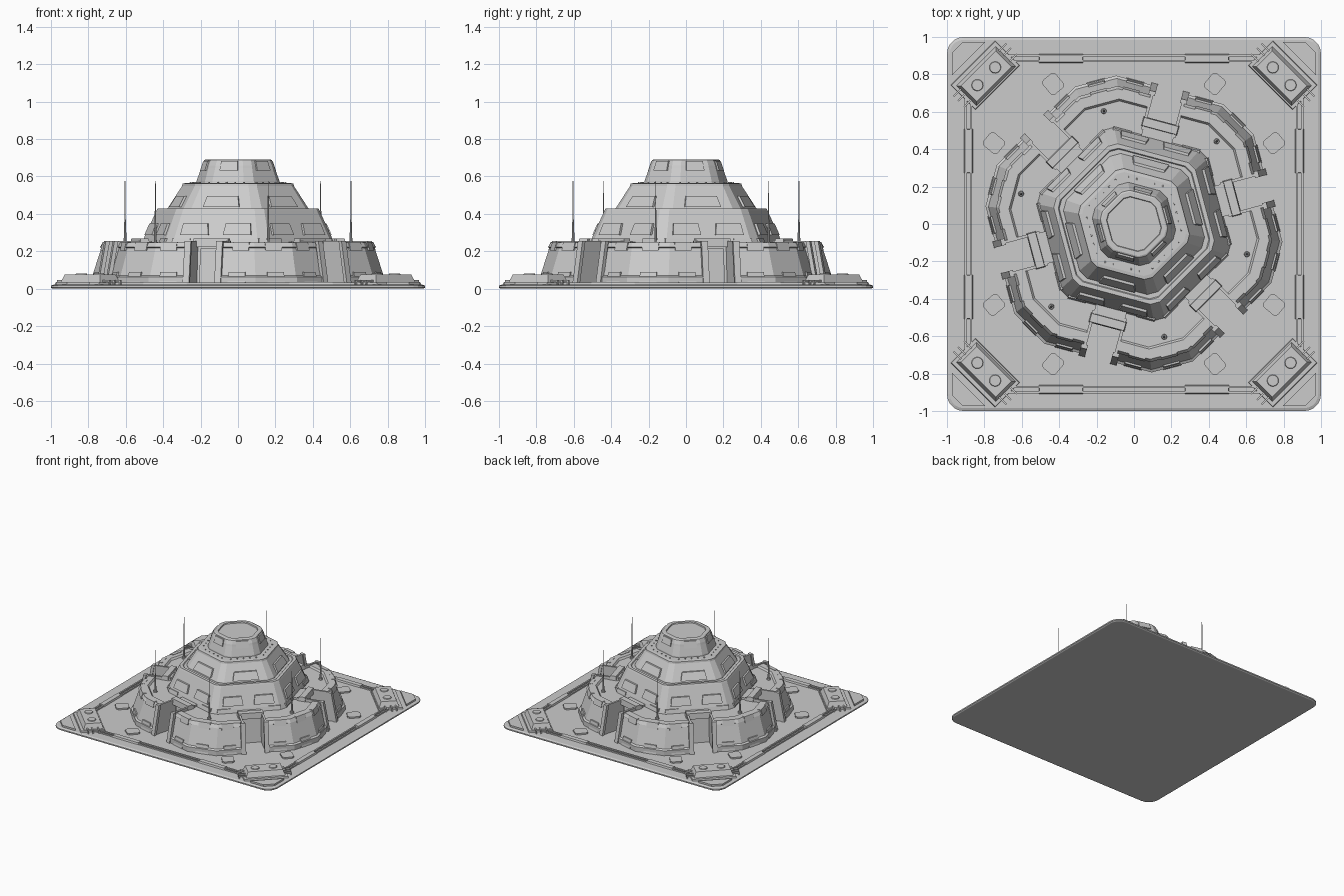
import bpy, bmesh
from math import radians, cos, sin, tau
from mathutils import Vector

cube = bpy.data.objects.get("Cube")
if cube:
    bpy.data.objects.remove(cube, do_unlink=True)

grey = bpy.data.materials.new("plain grey")
grey.use_nodes = True
COL = (0.6, 0.6, 0.6, 1)
grey.diffuse_color = COL
grey.node_tree.nodes["Principled BSDF"].inputs["Base Color"].default_value = COL

FACES = [15 + 60 * k for k in range(6)]      # hexagon side directions
VERTS = [45 + 60 * k for k in range(6)]      # hexagon corner directions
CORNERS = [45 + 90 * k for k in range(4)]    # base plate corners


def pt(ang, a, t, z):
    """Point at distance a along a direction and t sideways."""
    r = radians(ang)
    return Vector((a * cos(r) - t * sin(r), a * sin(r) + t * cos(r), z))


def loft(bm, rings):
    """Closed solid through rings with equal point counts; returns end cap."""
    vs = [[bm.verts.new(p) for p in ring] for ring in rings]
    n = len(vs[0])
    sides = []
    for lo, hi in zip(vs, vs[1:]):
        for i in range(n):
            j = (i + 1) % n
            sides.append(bm.faces.new((lo[i], lo[j], hi[j], hi[i])))
    bm.faces.new(vs[0][::-1])
    return bm.faces.new(vs[-1]), sides


def slab(bm, ang, low, high):
    """Tapered block; low and high are (a0, a1, t0, t1, z)."""
    def ring(a0, a1, t0, t1, z):
        return [pt(ang, *p, z) for p in ((a0, t0), (a1, t0), (a1, t1), (a0, t1))]
    return loft(bm, [ring(*low), ring(*high)])


def box(bm, ang, a0, a1, t0, t1, z0, z1, shrink=0.0):
    s = shrink
    return slab(bm, ang, (a0, a1, t0, t1, z0), (a0 + s, a1 - s, t0 + s, t1 - s, z1))


def plate(bm, ang, a0, z0, a1, z1, t, w0, w1, thick, frame=0.0):
    """Plate on a sloping side, with an optional sunken middle."""
    _, sides = slab(bm, ang, (a0 - .02, a0 + thick, t - w0 / 2, t + w0 / 2, z0),
                    (a1 - .02, a1 + thick, t - w1 / 2, t + w1 / 2, z1))
    if frame:
        bmesh.ops.inset_individual(bm, faces=[sides[1]], thickness=frame, depth=-thick)


def disc(bm, p, r, z0, z1, top=1.0, n=12):
    loft(bm, [[(p.x + q * cos(tau * i / n), p.y + q * sin(tau * i / n), z)
               for i in range(n)] for q, z in ((r, z0), (r * top, z1))])


def finish(name, bm, smooth=False):
    bmesh.ops.recalc_face_normals(bm, faces=bm.faces)
    me = bpy.data.meshes.new(name)
    bm.to_mesh(me)
    bm.free()
    me.materials.append(grey)
    ob = bpy.data.objects.new(name, me)
    bpy.context.collection.objects.link(ob)
    if smooth:
        bpy.ops.object.select_all(action="DESELECT")
        ob.select_set(True)
        bpy.context.view_layer.objects.active = ob
        bpy.ops.object.shade_smooth_by_angle()


def hexagon(a, z, ratio):
    """Hexagon with cut corners, as a ring of twelve points."""
    return [pt(f, a, s * ratio * a, z) for f in FACES for s in (-1, 1)]


# Base plate with rounded corners
bm = bmesh.new()
R = .09


def rounded(h, z):
    c = 1 - R
    return [Vector((c * sx + (h - c) * cos(radians(d + 18 * i)),
                    c * sy + (h - c) * sin(radians(d + 18 * i)), z))
            for d, sx, sy in ((0, 1, 1), (90, -1, 1), (180, -1, -1), (270, 1, -1))
            for i in range(6)]


loft(bm, [rounded(*p) for p in ((.99, 0), (1, .006), (1, .016), (.985, .022))])
finish("base_plate", bm)

# Edge rails with thicker stretches
bm = bmesh.new()
for k in range(4):
    for a in (.865, .893):
        box(bm, 90 * k, a, a + .012, -.74, .74, .015, .032)
    for s in (-1, 1):
        box(bm, 90 * k, .86, .91, s * .39 - .12, s * .39 + .12, .015, .036, .006)
finish("edge_rails", bm)

# Corner equipment: sunken corner plates, housings, caps and pipes
plates, housings, caps, pipes = (bmesh.new() for _ in range(4))
for c in CORNERS:
    shape = ((1.25, -.127), (1.335, -.042), (1.335, .042), (1.25, .127))
    top, _ = loft(plates, [[pt(c, *p, z) for p in shape] for z in (.015, .036)])
    bmesh.ops.inset_individual(plates, faces=[top], thickness=.014, depth=-.01)
    box(housings, c, 1.03, 1.22, -.17, .17, .015, .034, .005)
    box(housings, c, 1.04, 1.195, -.15, .15, .03, .076, .018)
    for s in (-1, 1):
        disc(caps, pt(c, 1.117, s * .067, 0), .034, .07, .082, .85, 16)
        for a in (1.085, 1.13, 1.165):
            box(pipes, c, a - .005, a + .005, *sorted((s * .12, s * .20)), .036, .046)
            box(pipes, c, a - .005, a + .005, *sorted((s * .19, s * .20)), .015, .046)
finish("corner_plates", plates)
finish("corner_housings", housings)
finish("housing_caps", caps, True)
finish("housing_pipes", pipes)

# Ground hatches
bm = bmesh.new()
for c in CORNERS:
    for s in (-1, 1):
        ctr = pt(c + s * 15, .865, 0, 0)
        ring = [(.05, -.03), (.05, .03), (.035, .045), (-.035, .045),
                (-.05, .03), (-.05, -.03), (-.035, -.045), (.035, -.045)]
        top, _ = loft(bm, [[ctr + pt(c + s * 5, *p, z) for p in ring] for z in (.015, .034)])
        bmesh.ops.inset_individual(bm, faces=[top], thickness=.012, depth=-.008)
finish("ground_hatches", bm)

# Curtain wall in six pieces, each around one hexagon corner
GAP, CUT = .085, .40
profile = ((.44, .01), (.742, .01), (.742, .062), (.728, .07), (.683, .218), (.69, .222),
           (.676, .248), (.625, .248), (.615, .234), (.44, .234))
bm = bmesh.new()
for v in VERTS:
    loft(bm, [[pt(v - 30, a, GAP, z) for a, z in profile],
              [pt(v - 30, a, CUT * a, z) for a, z in profile],
              [pt(v + 30, a, -CUT * a, z) for a, z in profile],
              [pt(v + 30, a, -GAP, z) for a, z in profile]])
finish("curtain_wall", bm)

# Raised tabs along the wall foot and rim
bm = bmesh.new()
for f in FACES:
    for s in (-1, 1):
        plate(bm, f, .738, .02, .724, .09, s * .19, .10, .09, .008)
        plate(bm, f, .688, .205, .676, .251, s * .20, .09, .09, .008)
for v in VERTS:
    plate(bm, v, .787, .02, .771, .09, 0, .10, .09, .008)
    plate(bm, v, .733, .205, .72, .251, 0, .09, .09, .008)
finish("wall_tabs", bm)

# Gateways: side fins with end posts, door, lintel
fins, doors = bmesh.new(), bmesh.new()
for f in FACES:
    for s in (-1, 1):
        t0, t1 = sorted((s * .078, s * .094))
        slab(fins, f, (.50, .755, t0, t1, .01), (.50, .705, t0, t1, .256))
        t0, t1 = sorted((s * .07, s * .105))
        slab(fins, f, (.735, .757, t0, t1, .01), (.69, .712, t0, t1, .256))
    slab(doors, f, (.44, .56, -.085, .085, .01), (.44, .535, -.085, .085, .25))
    plate(doors, f, .56, .03, .54, .215, 0, .13, .12, .008, .014)
    box(doors, f, .515, .57, -.10, .10, .222, .268, .005)
finish("gate_fins", fins)
finish("gate_doors", doors)

# Tower: three stepped tiers
bm = bmesh.new()
loft(bm, [hexagon(a, z, .5) for a, z in
          ((.475, .01), (.472, .235), (.463, .262), (.398, .418), (.392, .43), (.37, .43), (.365, .424))])
finish("lower_tier", bm)
bm = bmesh.new()
loft(bm, [hexagon(a, z, .48) for a, z in
          ((.35, .40), (.345, .43), (.275, .548), (.272, .562), (.255, .565))])
finish("middle_tier", bm)
bm = bmesh.new()
loft(bm, [hexagon(a, z, .42) for a, z in
          ((.21, .55), (.206, .575), (.184, .645), (.180, .66), (.168, .688), (.16, .692),
           (.137, .692), (.134, .684))])
finish("upper_tier", bm)

# Sunken windows and upper panels
wins, panels = bmesh.new(), bmesh.new()
for f in FACES:
    for s in (-1, 1):
        plate(wins, f, .452, .288, .426, .35, s * .118, .155, .135, .014, .014)
    plate(wins, f, .340, .438, .306, .495, 0, .20, .17, .014, .014)
    plate(panels, f, .188, .632, .171, .682, 0, .10, .09, .009)
    plate(panels, f, .468, .243, .46, .268, .19, .10, .10, .008)
    plate(panels, f, .468, .243, .46, .268, -.19, .10, .10, .008)
finish("windows", wins)
finish("panels", panels)

# Bolts around the upper ledge
bm = bmesh.new()
for f in FACES:
    for i in range(5):
        disc(bm, pt(f, .236, (i - 2) * .048, 0), .006, .56, .571, .8, 6)
finish("ledge_bolts", bm)

# Aerials on the wall deck
bm = bmesh.new()
for v in VERTS:
    p = pt(v, .625, 0, 0)
    disc(bm, p, .016, .23, .25, .8, 10)
    disc(bm, p, .008, .245, .37, .5, 8)
    disc(bm, p, .0035, .365, .575, .6, 6)
finish("aerials", bm, True)
